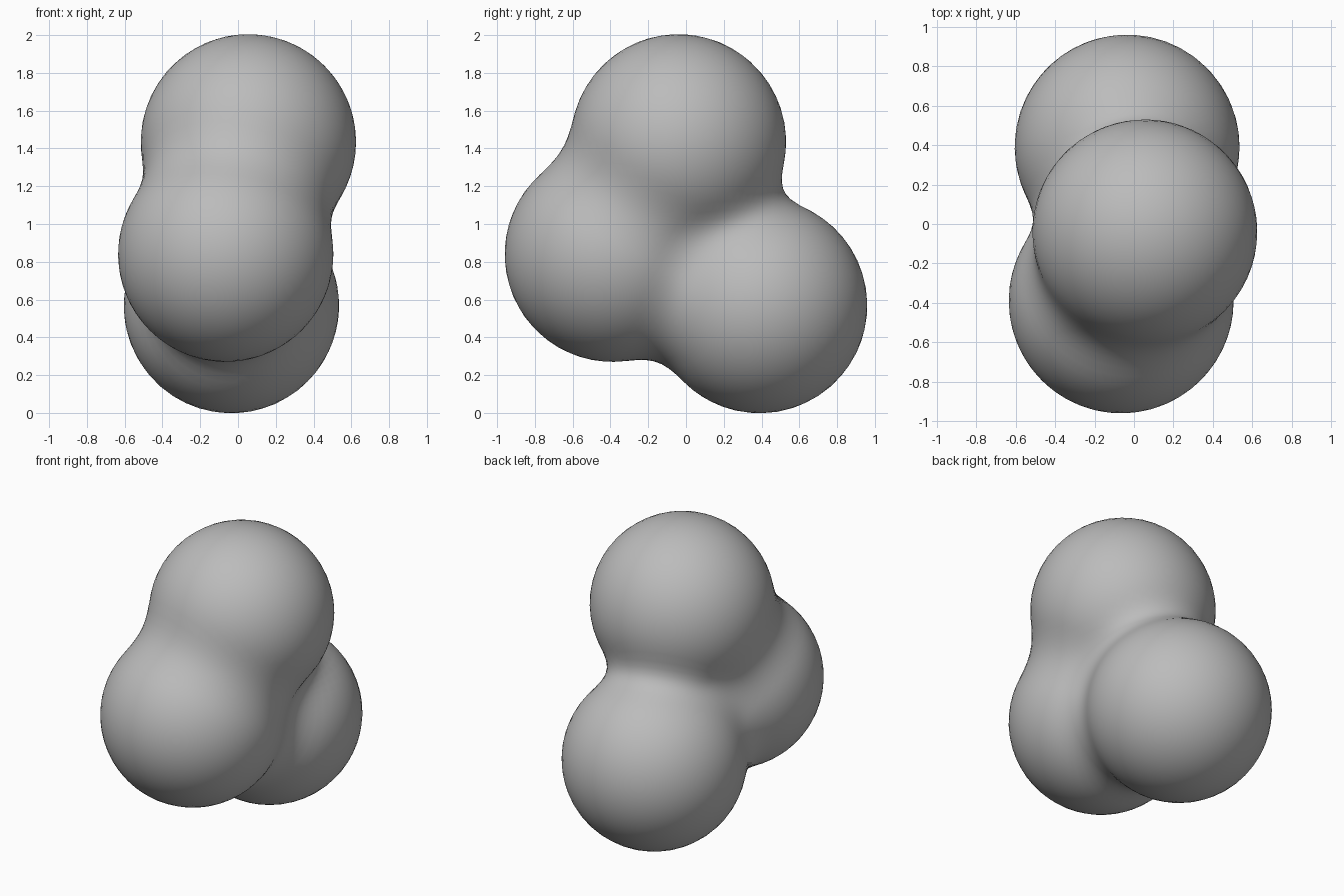
import bpy, bmesh
from mathutils import Vector

if "Cube" in bpy.data.objects:
    bpy.data.objects.remove(bpy.data.objects["Cube"])

# Lobes of the blob: centre and radius
LOBES = [
    (Vector((0.055, -0.04, 1.435)), 0.57),   # top
    (Vector((-0.065, -0.39, 0.84)), 0.57),   # front
    (Vector((-0.035, 0.39, 0.568)), 0.57),   # back
]
BLEND = 0.2
CORE = Vector((-0.015, -0.01, 0.93))         # point inside all lobes


def distance(p):
    """Distance to the lobes, softly merged at their joins."""
    d = None
    for centre, radius in LOBES:
        e = (p - centre).length - radius
        if d is None:
            d = e
        else:
            h = max(BLEND - abs(d - e), 0) / BLEND
            d = min(d, e) - h * h * BLEND / 4
    return d


# Sphere around the core, each point pushed out to the merged surface
bm = bmesh.new()
bmesh.ops.create_icosphere(bm, subdivisions=5, radius=1)
for v in bm.verts:
    ray = v.co.normalized()
    low, high = 0.0, 2.0
    for _ in range(24):
        mid = (low + high) / 2
        if distance(CORE + ray * mid) < 0:
            low = mid
        else:
            high = mid
    v.co = CORE + ray * low

# Even out the spacing without losing the shape
for f in bm.faces:
    f.smooth = True
mesh = bpy.data.meshes.new("three_lobed_blob")
bm.to_mesh(mesh)
bm.free()

grey = bpy.data.materials.new("grey")
grey.diffuse_color = (0.5, 0.5, 0.5, 1)
grey.use_nodes = True
grey.node_tree.nodes["Principled BSDF"].inputs["Base Color"].default_value = grey.diffuse_color
mesh.materials.append(grey)
blob = bpy.data.objects.new("three_lobed_blob", mesh)
bpy.context.collection.objects.link(blob)
